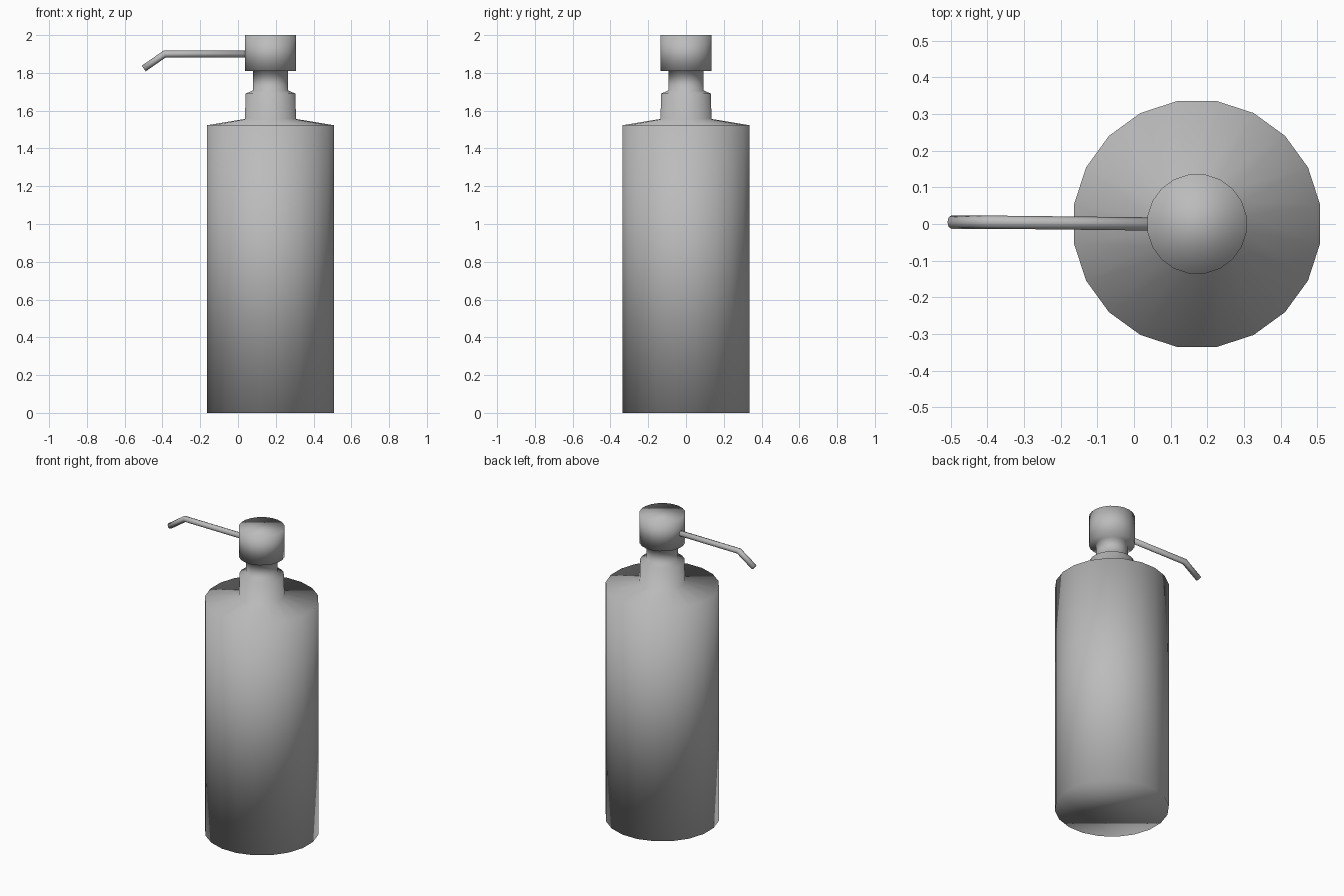
import bpy, bmesh
from math import cos, sin, tau
from mathutils import Vector

cube = bpy.data.objects.get("Cube")
if cube:
    bpy.data.objects.remove(cube)

AXIS_X = 0.172
SIDES = 20

grey = bpy.data.materials.new("plain grey")
grey.use_nodes = True
grey.diffuse_color = (0.5, 0.5, 0.5, 1)
grey.node_tree.nodes["Principled BSDF"].inputs["Base Color"].default_value = grey.diffuse_color


def skin(name, rings):
    """Join rings of points into one closed, smooth-shaded surface."""
    bm = bmesh.new()
    loops = [[bm.verts.new(p) for p in ring] for ring in rings]
    n = len(loops[0])
    for low, high in zip(loops, loops[1:]):
        for i in range(n):
            j = (i + 1) % n
            bm.faces.new((low[i], low[j], high[j], high[i]))
    bm.faces.new(loops[0][::-1])
    bm.faces.new(loops[-1])
    bmesh.ops.recalc_face_normals(bm, faces=bm.faces)
    for face in bm.faces:
        face.smooth = True
    mesh = bpy.data.meshes.new(name)
    bm.to_mesh(mesh)
    bm.free()
    mesh.materials.append(grey)
    obj = bpy.data.objects.new(name, mesh)
    bpy.context.collection.objects.link(obj)
    return obj


def lathe(name, profile):
    """Turn a (radius, height) profile around the bottle axis."""
    angles = [tau * (i + 0.5) / SIDES for i in range(SIDES)]
    return skin(name, [[(AXIS_X + r * cos(a), r * sin(a), z) for a in angles]
                       for r, z in profile])


def tube(name, path, radius, sides=8):
    """Sweep a round section along a path, mitred at the bends."""
    pts = [Vector(p) for p in path]
    rings = []
    for i, p in enumerate(pts):
        before = (p - pts[i - 1]).normalized() if i else None
        after = (pts[i + 1] - p).normalized() if i + 1 < len(pts) else None
        along = ((before or after) + (after or before)).normalized()
        side = along.cross(Vector((0, 0, 1))).normalized()
        up = side.cross(along)
        stretch = 1 / along.dot(before or after)
        rings.append([p + radius * (cos(a) * side + sin(a) * stretch * up)
                      for a in (tau * k / sides for k in range(sides))])
    return skin(name, rings)


# Bottle with sloped shoulder, collar, stem and pump head in one turned shape
lathe("bottle_and_pump", [
    (0.34, 0), (0.34, 1.523), (0.137, 1.556), (0.133, 1.69),
    (0.095, 1.707), (0.095, 1.81), (0.137, 1.81), (0.137, 2.0)])

# Spout reaching sideways from the head and bending down at its tip
tube("spout", [(0.06, 0, 1.9), (-0.388, 0.005, 1.9), (-0.499, 0.005, 1.823)], 0.018)
